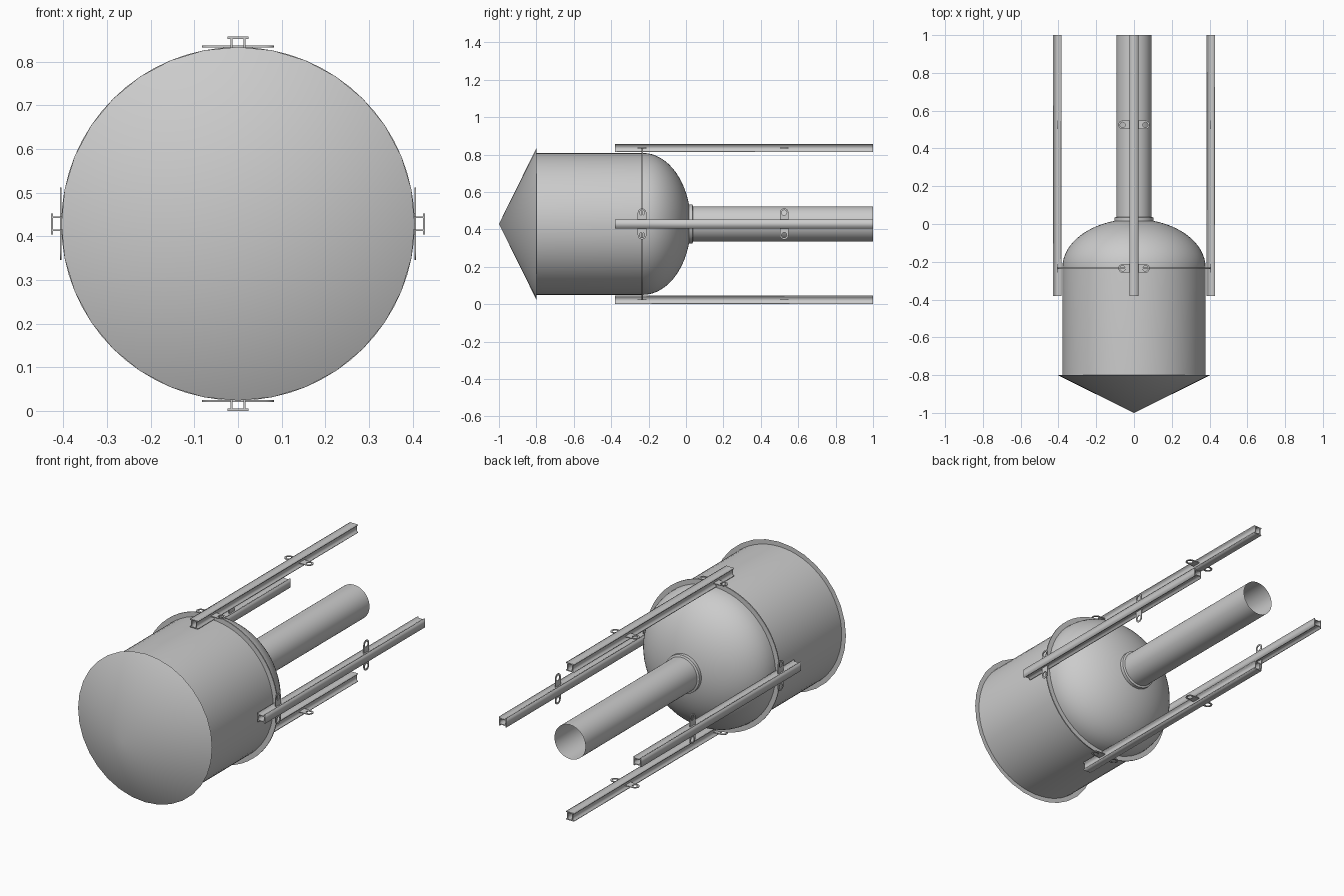
import bpy, bmesh
from math import sin, cos, pi, radians
from mathutils import Matrix, Vector

if "Cube" in bpy.data.objects:
    bpy.data.objects.remove(bpy.data.objects["Cube"])

AXIS_Z = 0.429
AXIS = Matrix.Translation((0, 0, AXIS_Z))


def add_object(name, mesh, smooth=False):
    ob = bpy.data.objects.new(name, mesh)
    bpy.context.collection.objects.link(ob)
    if smooth:
        bpy.ops.object.select_all(action='DESELECT')
        bpy.context.view_layer.objects.active = ob
        ob.select_set(True)
        bpy.ops.object.shade_smooth_by_angle(angle=radians(35))
    return ob


def lathe(name, profile, sides):
    """Revolve (y, radius) points around the long axis."""
    bm = bmesh.new()
    vs = [bm.verts.new((0, y, r)) for y, r in profile]
    es = [bm.edges.new(p) for p in zip(vs, vs[1:])]
    bmesh.ops.spin(bm, geom=vs + es, cent=(0, 0, 0), axis=(0, 1, 0),
                   angle=2 * pi, steps=sides, use_merge=True)
    bmesh.ops.remove_doubles(bm, verts=bm.verts, dist=1e-5)
    bmesh.ops.recalc_face_normals(bm, faces=bm.faces)
    bm.transform(AXIS)
    me = bpy.data.meshes.new(name)
    bm.to_mesh(me)
    bm.free()
    return add_object(name, me, True)


def extruded(name, loops, half_depth):
    """Mesh from a flat outline with holes, extruded along z."""
    cu = bpy.data.curves.new(name + "_outline", 'CURVE')
    cu.dimensions = '2D'
    cu.fill_mode = 'BOTH'
    cu.extrude = half_depth
    for loop in loops:
        sp = cu.splines.new('POLY')
        sp.points.add(len(loop) - 1)
        for p, (x, y) in zip(sp.points, loop):
            p.co = (x, y, 0, 1)
        sp.use_cyclic_u = True
    tmp = bpy.data.objects.new(name + "_outline", cu)
    bpy.context.collection.objects.link(tmp)
    dg = bpy.context.evaluated_depsgraph_get()
    me = bpy.data.meshes.new_from_object(tmp.evaluated_get(dg))
    bpy.data.objects.remove(tmp)
    bpy.data.curves.remove(cu)
    me.name = name
    return me


def arc(cx, r, a0, a1, n):
    return [(cx + r * cos(a0 + (a1 - a0) * i / n), r * sin(a0 + (a1 - a0) * i / n))
            for i in range(n + 1)]


# Nose cone, a little wider than the body
lathe("nose_cone", [(-1, 0), (-0.8, 0.405), (-0.8, 0)], 32)

# Body with domed shoulder
dome = [(-0.23 + 0.256 * sin(t), 0.379 * cos(t))
        for t in [i * radians(76) / 14 for i in range(15)]]
lathe("body", [(-0.8, 0.379)] + dome, 64)

# Neck collar and open tail pipe
lathe("neck_collar", [(0.0, 0.104), (0.034, 0.104), (0.038, 0.093)], 48)
lathe("tail_pipe", [(0.0, 0.0935), (1.0, 0.0935)], 48)

# Thin band around the shoulder
lathe("shoulder_ring", [(-0.237, 0.375), (-0.237, 0.405), (-0.231, 0.405),
                        (-0.231, 0.375)], 64)

# Hollow flanged rail section and double-eyed lug plate
f, w, h, t = 0.024, 0.017, 0.0225, 0.005
outer = [(-f, -h), (f, -h), (f, -h + t), (w, -h + t), (w, h - t), (f, h - t),
         (f, h), (-f, h), (-f, h - t), (-w, h - t), (-w, -h + t), (-f, -h + t)]
wi, hi = w - 0.004, h - t
inner = [(-wi, -hi), (wi, -hi), (wi, hi), (-wi, hi)]
rail_mesh = extruded("rail", [outer, inner], 0.69)
rail_mesh.transform(Matrix.Translation((0, 0.31, 0.406)) @ Matrix.Rotation(radians(-90), 4, 'X'))

pill = arc(0.06, 0.023, -pi / 2, pi / 2, 12) + arc(-0.06, 0.023, pi / 2, 3 * pi / 2, 12)
holes = [arc(s * 0.06, 0.014, 0, 2 * pi * 15 / 16, 15) for s in (-1, 1)]
lug_mesh = extruded("lug", [pill] + holes, 0.002)

# Four rails around the axis, each with two lugs
for name, angle in (("top", 0), ("right", 90), ("bottom", 180), ("left", 270)):
    turn = AXIS @ Matrix.Rotation(radians(angle), 4, 'Y')
    me = rail_mesh.copy()
    me.transform(turn)
    add_object(name + "_rail", me)
    for place, y in (("front", -0.235), ("rear", 0.525)):
        me = lug_mesh.copy()
        me.transform(turn @ Matrix.Translation((0, y, 0.406)))
        add_object(f"{name}_{place}_lug", me)
